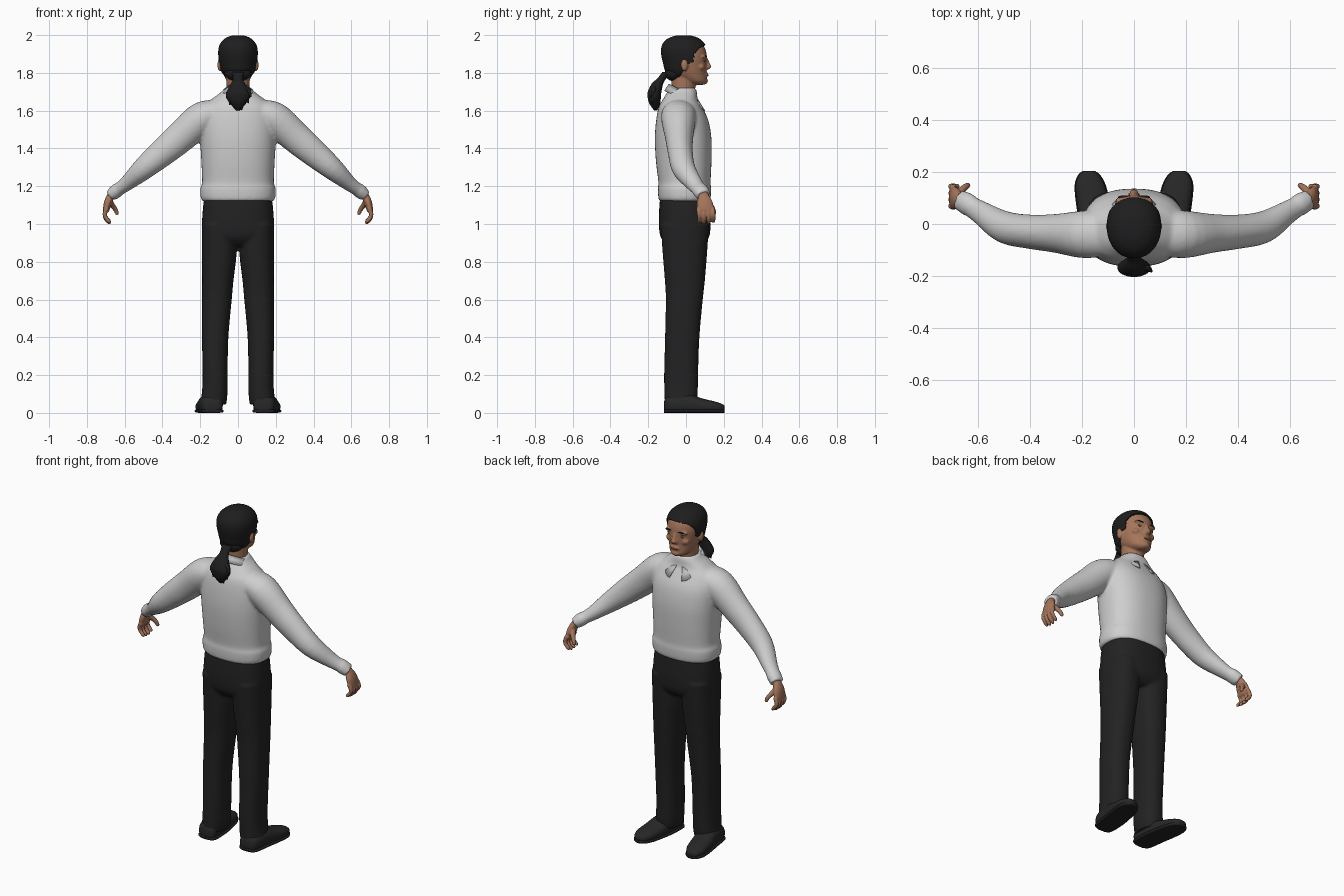
import bpy, bmesh, math
from mathutils import Vector

X, Y, Z = Vector((1, 0, 0)), Vector((0, 1, 0)), Vector((0, 0, 1))


def material(name, rgb):
    m = bpy.data.materials.new(name)
    m.diffuse_color = (*rgb, 1)
    return m


SKIN = material("skin", (0.38, 0.18, 0.105))
SHADE = material("eye_and_lip_brown", (0.22, 0.09, 0.055))
HAIR = material("black_hair", (0.013, 0.013, 0.014))
SHIRT = material("light_grey_knit", (0.62, 0.62, 0.62))
COLLAR = material("collar_grey", (0.50, 0.50, 0.50))
PANTS = material("charcoal_cloth", (0.016, 0.016, 0.017))
SHOE = material("black_leather", (0.021, 0.020, 0.020))


def spline(pts, sub):
    """Catmull-Rom through the stations"""
    p = [Vector(q) for q in pts]
    p = [p[0]] + p + [p[-1]]
    out = []
    for i in range(1, len(p) - 2):
        a, b, c, d = p[i - 1:i + 3]
        for k in range(sub):
            t = k / sub
            out.append(0.5 * (2 * b + (c - a) * t + (2 * a - 5 * b + 4 * c - d) * t * t
                              + (3 * b - a - 3 * c + d) * t ** 3))
    return out + [p[-1]]


def loft(bm, stations, ref=X, axis=None, n=32, power=2.0, sub=4):
    """Skin rings of (x, y, z, radius along ref, radius across)"""
    st = spline(stations, sub)
    rings = []
    for i, s in enumerate(st):
        t = axis or (st[min(i + 1, len(st) - 1)].to_3d() - st[max(i - 1, 0)].to_3d()).normalized()
        u = (ref - t * ref.dot(t)).normalized()
        v = t.cross(u)
        ring = []
        for k in range(n):
            c, d = math.cos(math.tau * k / n), math.sin(math.tau * k / n)
            c = math.copysign(abs(c) ** (2 / power), c)
            d = math.copysign(abs(d) ** (2 / power), d)
            ring.append(bm.verts.new(s.to_3d() + u * max(s[3], 0.002) * c + v * max(s[4], 0.002) * d))
        rings.append(ring)
    for a, b in zip(rings, rings[1:]):
        for k in range(n):
            bm.faces.new((a[k], a[(k + 1) % n], b[(k + 1) % n], b[k]))
    bm.faces.new(rings[0][::-1])
    bm.faces.new(rings[-1])


def ball(bm, loc, size):
    r = bmesh.ops.create_uvsphere(bm, u_segments=20, v_segments=12, radius=1)
    for v in r["verts"]:
        v.co = Vector(loc) + Vector([a * b for a, b in zip(v.co, size)])


def finish(name, bm, mat, mirror=False, voxel=0, smooth=4):
    bmesh.ops.recalc_face_normals(bm, faces=bm.faces[:])
    me = bpy.data.meshes.new(name)
    bm.to_mesh(me)
    bm.free()
    me.materials.append(mat)
    me.polygons.foreach_set("use_smooth", [True] * len(me.polygons))
    ob = bpy.data.objects.new(name, me)
    bpy.context.collection.objects.link(ob)
    if mirror:
        ob.modifiers.new("mirror", "MIRROR").use_mirror_merge = False
    if voxel:
        m = ob.modifiers.new("blend", "REMESH")
        m.mode, m.voxel_size, m.use_smooth_shade = "VOXEL", voxel, True
        s = ob.modifiers.new("smooth", "SMOOTH")
        s.factor, s.iterations = 0.5, smooth
    return ob


def both(x):
    return (x, -x)


# sweater: torso with ribbed hem, plus both sleeves
bm = bmesh.new()
torso = [(1.12, -.008, .183, .128), (1.135, -.008, .197, .138), (1.19, -.008, .199, .141),
         (1.22, -.008, .190, .138), (1.33, -.012, .194, .147), (1.45, -.015, .201, .150),
         (1.55, -.020, .200, .138), (1.62, -.030, .180, .114), (1.66, -.030, .140, .092),
         (1.70, -.020, .088, .078), (1.72, -.018, .072, .068)]
loft(bm, [(0, y, z, a, b) for z, y, a, b in torso], axis=Z, n=48, power=2.35)
sleeve = [(.10, -.035, 1.60, .085, .06), (.19, -.040, 1.56, .092, .088), (.30, -.036, 1.463, .075, .083),
          (.40, -.030, 1.378, .066, .074), (.50, -.012, 1.293, .062, .060), (.585, .040, 1.218, .047, .041),
          (.625, .065, 1.188, .041, .035), (.64, .075, 1.178, .044, .038), (.672, .093, 1.152, .040, .034)]
for s in (1, -1):
    loft(bm, [(x * s, y, z, a, b) for x, y, z, a, b in sleeve], ref=Y)
finish("sweater", bm, SHIRT, voxel=0.009, smooth=6)

# folded shirt collar with two front points
bm = bmesh.new()
rows, N = [[], [], []], 60
for i in range(N + 1):
    a = 0.22 + (math.tau - 0.44) * i / N
    s, c = math.sin(a), math.cos(a)
    w = max(0, c) ** 4
    top = 1.705 - 0.038 * c
    rows[0].append(bm.verts.new((.066 * s, -.015 + .066 * c, top - .04)))
    rows[1].append(bm.verts.new((.074 * s, -.015 + .076 * c, top)))
    rows[2].append(bm.verts.new((.100 * s * (1 + 1.0 * w), -.015 + .100 * c + .022 * w, top - .038 - .035 * w)))
for a, b in zip(rows, rows[1:]):
    for i in range(N):
        bm.faces.new((a[i], a[i + 1], b[i + 1], b[i]))
ob = finish("collar", bm, COLLAR)
ob.modifiers.new("thickness", "SOLIDIFY").thickness = 0.006

# trousers: hips and two legs
bm = bmesh.new()
loft(bm, [(0, -.008, 1.15, .178, .128), (0, -.008, 1.08, .186, .134), (0, -.007, 1.0, .191, .137),
          (0, -.006, .93, .190, .128), (0, -.005, .885, .17, .09)], axis=Z, n=48, power=2.5)
leg = [(.100, -.006, 1.0, .090, .128), (.099, -.006, .85, .092, .118), (.107, -.006, .70, .083, .106),
       (.112, -.009, .60, .079, .098), (.121, -.020, .40, .070, .091), (.121, -.026, .20, .066, .090),
       (.124, -.026, .10, .068, .088), (.132, -.028, .045, .070, .084)]
for s in (1, -1):
    loft(bm, [(x * s, y, z, a, b) for x, y, z, a, b in leg], axis=Z, power=2.3)
finish("trousers", bm, PANTS, voxel=0.009, smooth=4)

# shoes and soles, toes turned out
shoe = [(.135, -.116, .035, .03, .025), (.137, -.095, .042, .055, .050), (.145, 0, .046, .062, .056),
        (.158, .08, .036, .062, .042), (.169, .15, .031, .056, .030), (.173, .19, .026, .038, .022),
        (.174, .205, .024, .018, .012)]
bm = bmesh.new()
loft(bm, shoe, axis=Y, power=2.4)
for v in bm.verts:
    v.co.z = max(v.co.z, 0.008)
finish("shoes", bm, SHOE, mirror=True)
bm = bmesh.new()
loft(bm, [(x, y, .010, a + .004, .010) for x, y, z, a, b in shoe], axis=Y, power=4)
finish("soles", bm, PANTS, mirror=True)

# hands: palm, four curled fingers and thumb
bm = bmesh.new()
loft(bm, [(.650, .080, 1.175, .028, .022), (.672, .092, 1.150, .028, .021), (.688, .098, 1.115, .042, .021),
          (.698, .103, 1.075, .045, .017), (.699, .104, 1.062, .038, .012)], ref=Y, n=20)
for k in range(4):
    y, d = .066 + .025 * k, (.006, 0, 0, .008)[k]
    loft(bm, [(.694, y, 1.085, .012, .013), (.705, y + .003, 1.055, .0115, .012),
              (.700, y + .005, 1.028 + d, .0105, .011), (.682, y + .004, 1.008 + d, .010, .010),
              (.674, y + .003, 1.002 + d, .005, .005)], ref=Y, n=10)
loft(bm, [(.680, .105, 1.125, .018, .016), (.664, .130, 1.098, .015, .014), (.648, .145, 1.075, .012, .012),
          (.640, .150, 1.055, .010, .010), (.638, .151, 1.048, .004, .004)], ref=Y, n=10)
finish("hands", bm, SKIN, mirror=True, voxel=0.004, smooth=3)

# head with neck, nose, brow, chin and ears
skull = [(1.737, .062, .028, .034), (1.755, .046, .057, .063), (1.80, .008, .080, .100),
         (1.85, 0, .091, .111), (1.90, -.006, .097, .115), (1.94, -.010, .090, .106),
         (1.97, -.011, .066, .080), (1.986, -.011, .034, .042), (1.990, -.011, .008, .01)]
bm = bmesh.new()
loft(bm, [(0, y, z, a, b) for z, y, a, b in skull], axis=Z, n=48, power=2.1)
loft(bm, [(0, -.02, 1.60, .062, .06), (0, -.015, 1.70, .060, .062), (0, -.012, 1.75, .062, .066),
          (0, -.01, 1.80, .065, .07)], axis=Z)
loft(bm, [(0, .102, 1.878, .010, .012), (0, .112, 1.852, .011, .014), (0, .118, 1.832, .018, .016),
          (0, .110, 1.818, .014, .010)], axis=Z, n=16)
ball(bm, (0, .098, 1.757), (.028, .018, .018))
ball(bm, (0, .104, 1.790), (.030, .013, .016))
for x in both(.038):
    ball(bm, (x, .092, 1.885), (.034, .016, .010))
for x in both(.046):
    ball(bm, (x, .078, 1.832), (.028, .022, .020))
for x in both(.096):
    ball(bm, (x, -.008, 1.842), (.013, .019, .033))
finish("head", bm, SKIN, voxel=0.005, smooth=3)

# eyes and mouth
bm = bmesh.new()
for x in both(.037):
    ball(bm, (x, .0985, 1.864), (.016, .006, .006))
ball(bm, (0, .115, 1.788), (.024, .004, .005))
finish("eyes_and_mouth", bm, SHADE)
bm = bmesh.new()
for x in both(.038):
    ball(bm, (x, .104, 1.889), (.024, .006, .004))
finish("eyebrows", bm, HAIR)

# swept-back hair cap, cut along the hairline
HAIRLINE = [(-.3, 1.75), (-.06, 1.755), (-.03, 1.79), (-.012, 1.82), (.01, 1.85), (.035, 1.855),
            (.045, 1.90), (.07, 1.932), (.1, 1.948), (.3, 1.955)]


def hairline(y):
    for (a, za), (b, zb) in zip(HAIRLINE, HAIRLINE[1:]):
        if a <= y <= b:
            return za + (zb - za) * (y - a) / (b - a)


bm = bmesh.new()
loft(bm, [(0, y - .002, z + .009 * (z - 1.737) / .253, a + .008, b + .009) for z, y, a, b in skull],
     axis=Z, n=112, power=2.1, sub=12)
cut = [f for f in bm.faces if f.calc_center_median().z < hairline(f.calc_center_median().y)]
bmesh.ops.delete(bm, geom=cut, context="FACES")
ob = finish("hair_cap", bm, HAIR)
m = ob.modifiers.new("thickness", "SOLIDIFY")
m.thickness, m.offset = 0.008, -1

# ponytail, nape hair and a few loose strands
bm = bmesh.new()
ball(bm, (0, -.062, 1.80), (.070, .050, .045))
loft(bm, [(0, -.095, 1.805, .035, .03), (0, -.128, 1.770, .026, .024), (0, -.150, 1.745, .036, .030),
          (0, -.166, 1.70, .060, .036), (0, -.168, 1.67, .063, .035), (0, -.165, 1.635, .040, .028),
          (0, -.160, 1.60, .008, .008)], axis=Z)
for x, y, z in ((.068, -.185, 1.672), (.055, -.18, 1.64), (-.045, -.175, 1.63), (.02, -.165, 1.605)):
    loft(bm, [(x * .4, -.165, 1.72, .014, .012), (x * .8, -.172, z + .035, .013, .011),
              (x, y, z, .003, .003)], n=8)
finish("ponytail", bm, HAIR)
